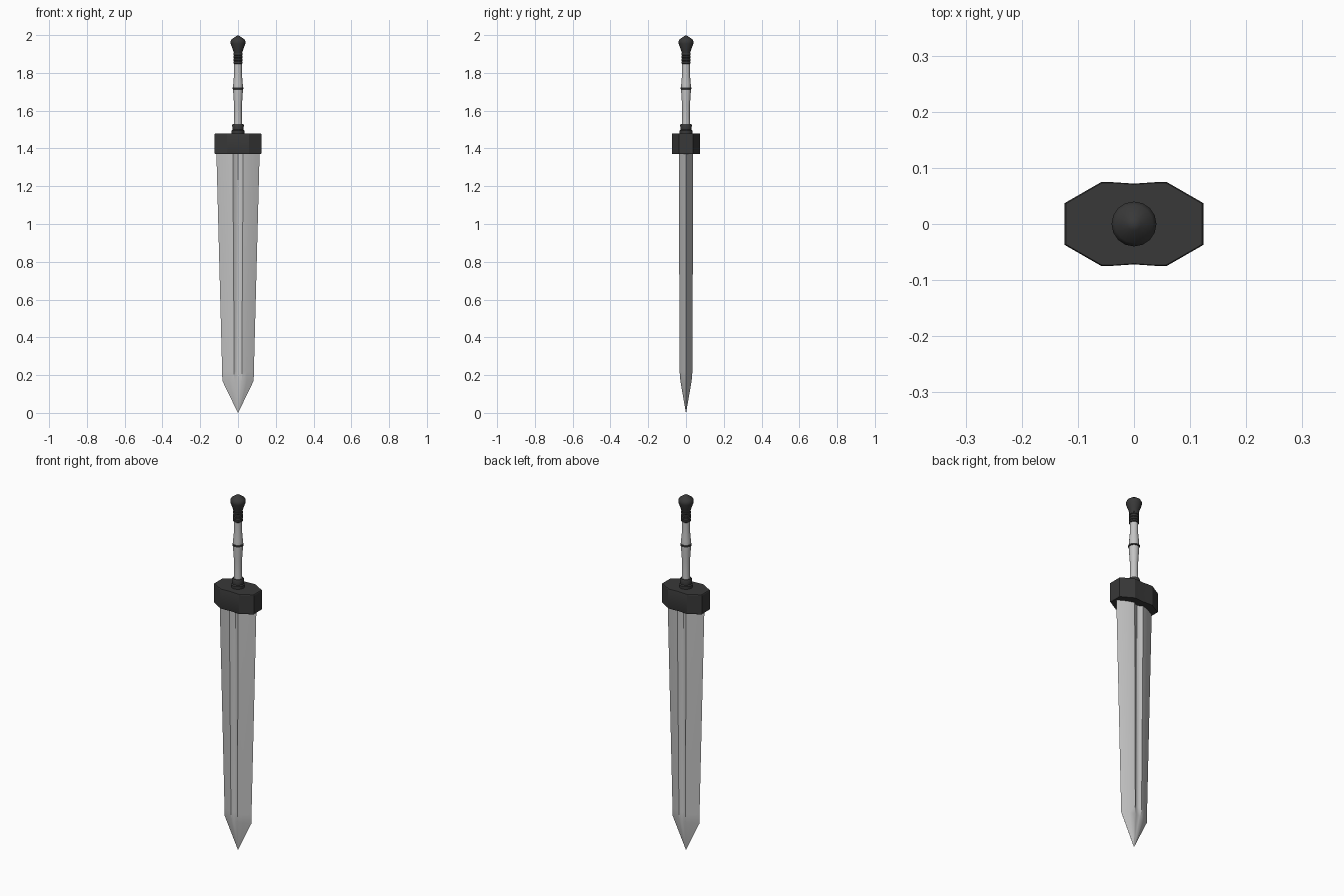
import bpy, bmesh, math

cube = bpy.data.objects.get("Cube")
if cube:
    bpy.data.objects.remove(cube, do_unlink=True)


def make_material(name, value):
    mat = bpy.data.materials.new(name)
    mat.use_nodes = True
    colour = (value, value, value, 1)
    mat.diffuse_color = colour
    mat.node_tree.nodes["Principled BSDF"].inputs["Base Color"].default_value = colour
    return mat


steel = make_material("pale steel", 0.55)
iron = make_material("dark iron", 0.04)


def finish(name, bm, mat, angle=35):
    bmesh.ops.recalc_face_normals(bm, faces=bm.faces)
    mesh = bpy.data.meshes.new(name)
    bm.to_mesh(mesh)
    bm.free()
    obj = bpy.data.objects.new(name, mesh)
    bpy.context.collection.objects.link(obj)
    mesh.materials.append(mat)
    bpy.ops.object.select_all(action="DESELECT")
    obj.select_set(True)
    bpy.context.view_layer.objects.active = obj
    bpy.ops.object.shade_smooth_by_angle(angle=math.radians(angle))
    return obj


def loft(name, rings, mat, angle=35):
    """Skin a stack of equal-length rings and close both ends."""
    bm = bmesh.new()
    loops = [[bm.verts.new(p) for p in ring] for ring in rings]
    n = len(loops[0])
    for low, high in zip(loops, loops[1:]):
        for i in range(n):
            j = (i + 1) % n
            bm.faces.new((low[i], low[j], high[j], high[i]))
    bm.faces.new(loops[0][::-1])
    bm.faces.new(loops[-1])
    bmesh.ops.remove_doubles(bm, verts=bm.verts, dist=0.0002)
    return finish(name, bm, mat, angle)


def turned(name, profile, mat, sides=16):
    """Round part from (radius, height) pairs."""
    turns = [math.tau * i / sides for i in range(sides)]
    rings = [[(r * math.cos(a), r * math.sin(a), z) for a in turns] for r, z in profile]
    return loft(name, rings, mat, 40)


def mirrored(quarter, z):
    """Ring from points running from the +x side to the +y centre."""
    half = quarter + [(-x, y) for x, y in reversed(quarter[:-1])]
    lower = [(x, -y) for x, y in reversed(half)]
    if quarter[0][1] == 0:
        lower = lower[1:-1]
    return [(x, y, z) for x, y in half + lower]


# Blade: sharp edges, bevelled flanks and a shallow central fuller
def blade_ring(z, width, thick, groove):
    return mirrored([(width, 0), (width * 0.55, thick * 0.72),
                     (width * 0.24, thick), (width * 0.12, thick - groove * 0.7),
                     (0, thick - groove)], z)


loft("blade", [blade_ring(0, 0.0005, 0.0005, 0),
               blade_ring(0.17, 0.083, 0.030, 0),
               blade_ring(0.22, 0.084, 0.034, 0.012),
               blade_ring(1.40, 0.115, 0.038, 0.014)], steel, 30)

# Guard: faceted block with slightly waisted front and back
outline = [(0.124, 0.037), (0.058, 0.075), (0.045, 0.075), (0, 0.072)]


def guard_ring(z, scale):
    return mirrored([(x * scale, y * scale) for x, y in outline], z)


loft("guard", [guard_ring(1.37, 0.98), guard_ring(1.374, 1),
               guard_ring(1.476, 1), guard_ring(1.48, 0.98)], iron, 25)

# Collar between guard and grip
turned("collar", [(0.034, 1.475), (0.034, 1.495), (0.029, 1.50),
                  (0.031, 1.523), (0.027, 1.53)], iron)

# Grip: two waisted sections meeting at a ring
turned("grip", [(0.022, 1.52), (0.020, 1.57), (0.021, 1.63), (0.025, 1.69),
                (0.026, 1.718), (0.025, 1.745), (0.021, 1.79), (0.021, 1.86)], steel)
turned("grip_ring", [(0.024, 1.712), (0.029, 1.714), (0.029, 1.722), (0.024, 1.724)], iron)

# Ribbed ferrule under the pommel
ribs = []
for i in range(4):
    base = 1.848 + i * 0.015
    ribs += [(0.021, base), (0.025, base + 0.003), (0.025, base + 0.011), (0.021, base + 0.014)]
turned("ferrule", ribs, iron)

# Pommel: flared body with a pointed cap
turned("pommel", [(0.022, 1.905), (0.028, 1.925), (0.039, 1.955), (0.040, 1.967),
                  (0.034, 1.978), (0.012, 1.993), (0.0, 2.0)], iron)
